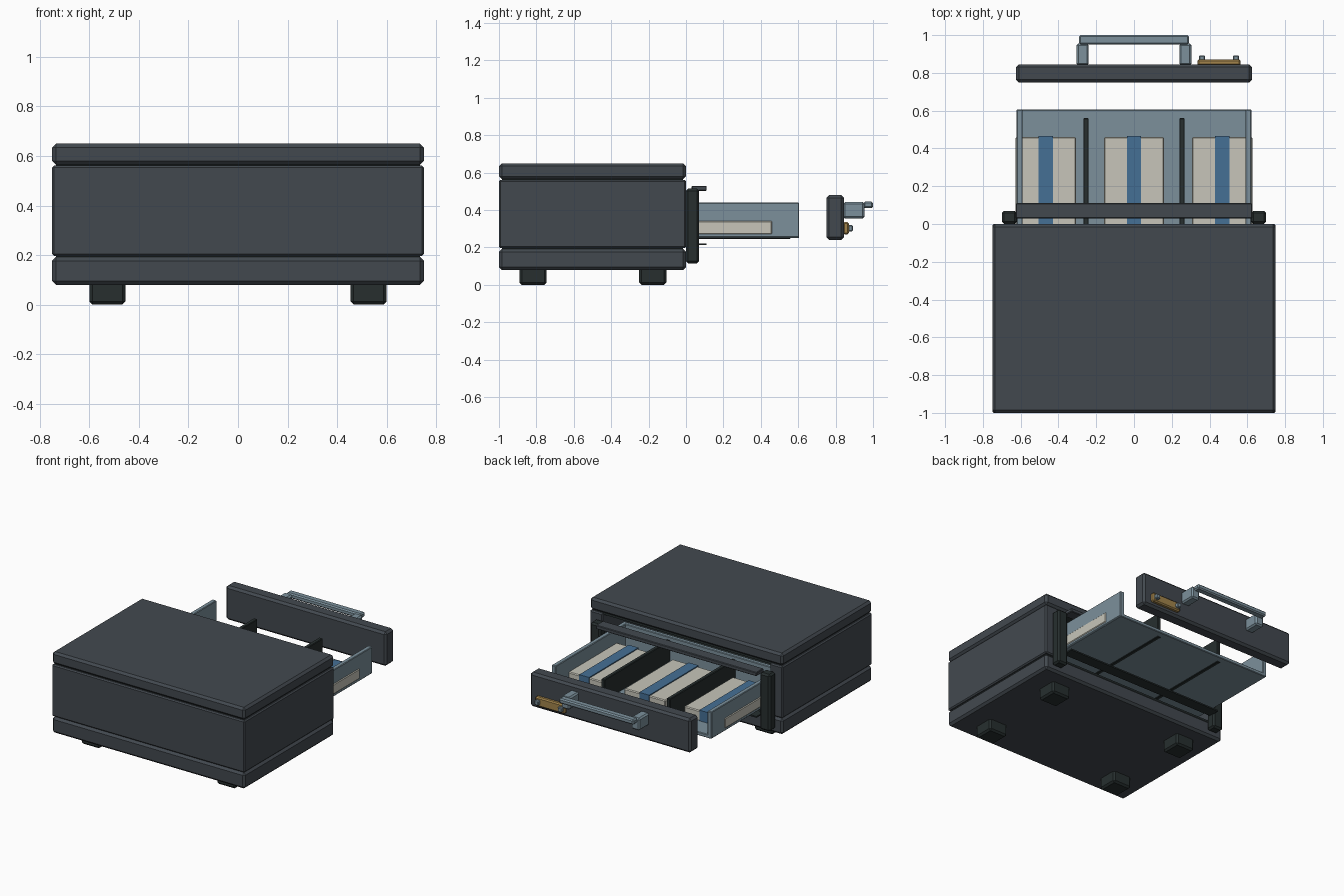
import bpy, bmesh

if "Cube" in bpy.data.objects:
    bpy.data.objects.remove(bpy.data.objects["Cube"])


def mat(name, r, g, b):
    m = bpy.data.materials.new(name)
    m.diffuse_color = (r, g, b, 1)
    m.use_nodes = True
    m.node_tree.nodes["Principled BSDF"].inputs["Base Color"].default_value = m.diffuse_color
    return m


CASE = mat("charcoal", 0.055, 0.066, 0.078)
DARK = mat("dark_rubber", 0.020, 0.028, 0.028)
STEEL = mat("blue_steel", 0.20, 0.28, 0.33)
PAPER = mat("paper", 0.57, 0.56, 0.49)
BAND = mat("blue_band", 0.06, 0.16, 0.30)
BRASS = mat("brass", 0.36, 0.23, 0.07)


def box(name, x, y, z, m, bevel=0.0):
    """Box from (min, max) ranges with an optional chamfer."""
    bm = bmesh.new()
    bmesh.ops.create_cube(bm, size=1)
    for v in bm.verts:
        for i, (lo, hi) in enumerate((x, y, z)):
            v.co[i] = hi if v.co[i] > 0 else lo
    if bevel:
        bmesh.ops.bevel(bm, geom=bm.edges[:], offset=bevel, segments=1,
                        affect='EDGES', profile=0.5)
    me = bpy.data.meshes.new(name)
    bm.to_mesh(me)
    bm.free()
    me.materials.append(m)
    ob = bpy.data.objects.new(name, me)
    bpy.context.collection.objects.link(ob)
    return ob


def pair(name, x, y, z, m, bevel=0.0):
    """The same box on the left and the right."""
    box(name + "_right", x, y, z, m, bevel)
    box(name + "_left", (-x[1], -x[0]), y, z, m, bevel)


# Cabinet: base, lid and three walls around the open drawer bay
box("cabinet_base", (-0.75, 0.75), (-1, 0), (0.08, 0.192), CASE, 0.015)
box("cabinet_lid", (-0.75, 0.75), (-1, 0), (0.565, 0.65), CASE, 0.015)
pair("cabinet_wall", (0.65, 0.75), (-1, 0), (0.197, 0.562), CASE, 0.008)
box("cabinet_back", (-0.745, 0.745), (-1, -0.93), (0.197, 0.562), CASE, 0.008)
box("lower_seam", (-0.735, 0.735), (-0.985, -0.015), (0.18, 0.205), DARK)
box("upper_seam", (-0.735, 0.735), (-0.985, -0.015), (0.55, 0.575), DARK)

# Feet
for row, y in (("front", (-0.89, -0.745)), ("rear", (-0.25, -0.105))):
    pair(row + "_foot", (0.455, 0.60), y, (0, 0.095), DARK, 0.012)

# Opening frame
pair("frame_post", (0.62, 0.70), (0, 0.07), (0.115, 0.515), DARK, 0.012)
box("frame_top_rail", (-0.625, 0.625), (0.03, 0.11), (0.503, 0.53), CASE, 0.004)
box("frame_bottom_rail", (-0.625, 0.625), (0.03, 0.11), (0.212, 0.222), DARK)

# Drawer tray
box("tray_floor", (-0.62, 0.62), (-0.2, 0.605), (0.25, 0.275), STEEL, 0.004)
pair("tray_side", (0.59, 0.622), (-0.2, 0.605), (0.255, 0.44), STEEL, 0.004)
box("tray_back", (-0.60, 0.60), (-0.2, -0.17), (0.26, 0.44), STEEL, 0.004)
pair("tray_divider", (0.24, 0.268), (-0.17, 0.56), (0.246, 0.42), DARK, 0.004)

# Banded paper bundles
for side, cx in (("left", -0.467), ("middle", 0), ("right", 0.467)):
    box("paper_bundle_" + side, (cx - 0.16, cx + 0.16), (-0.08, 0.46),
        (0.27, 0.343), PAPER, 0.006)
    box("bundle_band_" + side, (cx - 0.038, cx + 0.038), (-0.084, 0.465),
        (0.268, 0.35), BAND)

# Detached drawer front
box("drawer_front", (-0.625, 0.625), (0.75, 0.845), (0.24, 0.48), CASE, 0.015)

# Handle
pair("handle_post", (0.24, 0.305), (0.84, 0.955), (0.355, 0.442), STEEL, 0.01)
box("handle_bar", (-0.29, 0.29), (0.95, 1.0), (0.41, 0.445), STEEL, 0.008)

# Lock plate with two studs
box("lock_plate", (0.335, 0.565), (0.84, 0.872), (0.27, 0.335), BRASS, 0.008)
for i, cx in enumerate((0.36, 0.54)):
    box("lock_stud_%d" % (i + 1), (cx - 0.016, cx + 0.016), (0.865, 0.893),
        (0.286, 0.319), STEEL, 0.005)
